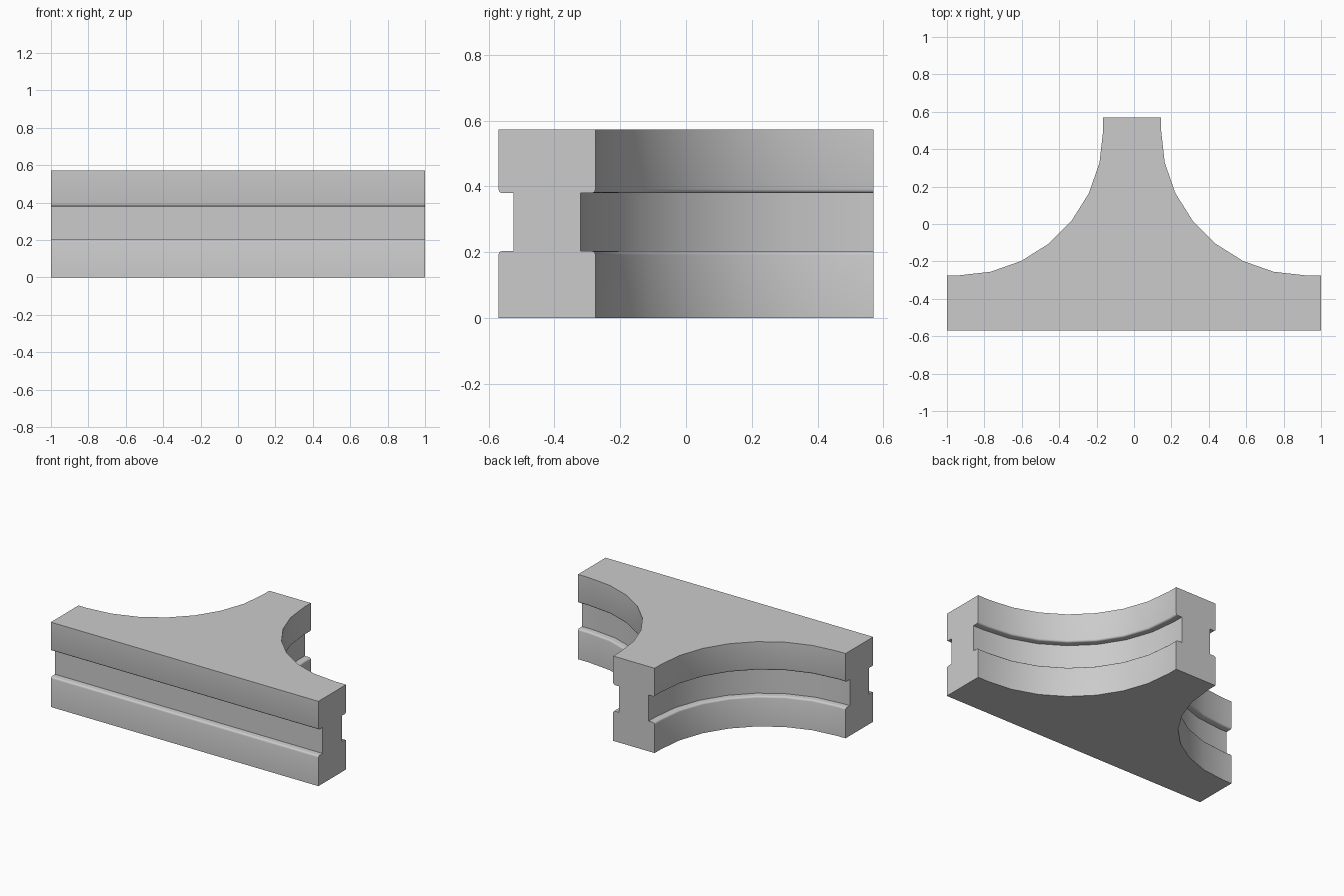
import bpy, bmesh
from math import sin, cos, pi

if "Cube" in bpy.data.objects:
    bpy.data.objects.remove(bpy.data.objects["Cube"])

BACK, FRONT, HEIGHT = 0.57, -0.57, 0.573
RADIUS, STEPS = 0.775, 7
DEPTH, Z_LOW, Z_HIGH, ROUND = 0.045, 0.204, 0.38, 0.012


def outline(d):
    """Junction outline with its front and curved walls pushed in by d."""
    r = RADIUS + d
    arc = [(r * cos(i * pi / 2 / STEPS), 0.5 - r * sin(i * pi / 2 / STEPS))
           for i in range(STEPS + 1)]
    right = [(0.92 - x, y) for x, y in arc]
    left = [(x - 0.94, y) for x, y in reversed(arc)]
    y_arm = arc[-1][1]
    return ([(-1, FRONT + d), (1, FRONT + d), (1, y_arm)] + right[::-1]
            + [(0.145 - d, BACK), (-0.165 + d, BACK)] + left[::-1]
            + [(-1, y_arm)])


# Wall profile (inset, height): groove with rounded outer lips
lip = [(ROUND * (1 - cos(a)), ROUND * (1 - sin(a)))
       for a in (0, pi / 6, pi / 3, pi / 2)]
profile = ([(0, 0)] + [(d, Z_LOW - h) for d, h in lip]
           + [(DEPTH, Z_LOW), (DEPTH, Z_HIGH)]
           + [(d, Z_HIGH + h) for d, h in reversed(lip)] + [(0, HEIGHT)])

# Stack the outlines into one solid
bm = bmesh.new()
rings = [[bm.verts.new((x, y, z)) for x, y in outline(d)] for d, z in profile]
n = len(rings[0])
for a, b in zip(rings, rings[1:]):
    for i in range(n):
        j = (i + 1) % n
        bm.faces.new((a[i], a[j], b[j], b[i]))
bm.faces.new(rings[0][::-1])
bm.faces.new(rings[-1])
bmesh.ops.recalc_face_normals(bm, faces=bm.faces)

mesh = bpy.data.meshes.new("track_junction")
bm.to_mesh(mesh)
bm.free()
obj = bpy.data.objects.new("track_junction", mesh)
bpy.context.collection.objects.link(obj)

# Smooth the curved walls, keep the hard edges
bpy.context.view_layer.objects.active = obj
obj.select_set(True)
bpy.ops.object.shade_smooth_by_angle(angle=pi / 5)
